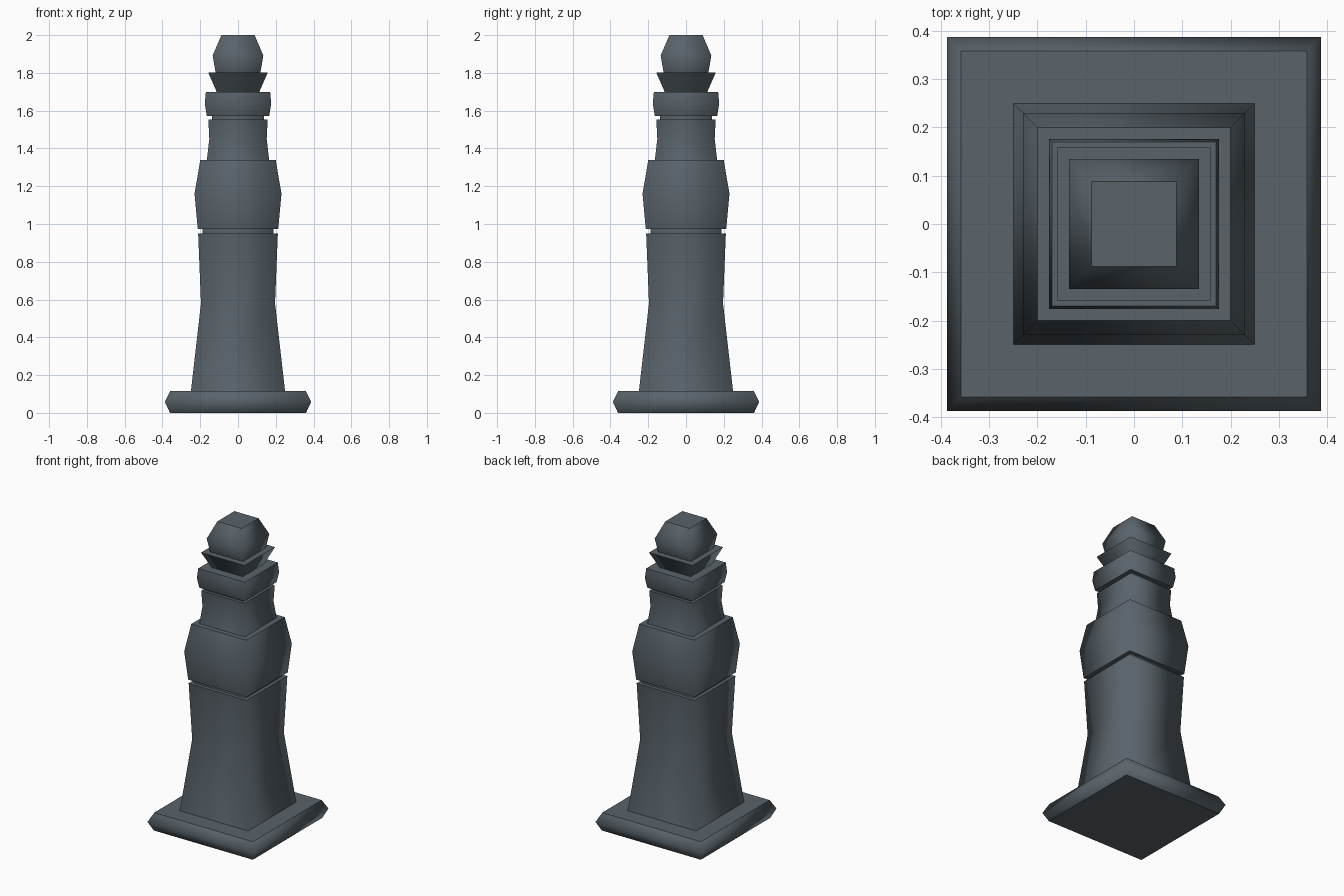
import bpy
import bmesh

if "Cube" in bpy.data.objects:
    bpy.data.objects.remove(bpy.data.objects["Cube"])

# Dark slate finish
slate = bpy.data.materials.new("slate")
slate.diffuse_color = (0.10, 0.125, 0.145, 1.0)
slate.use_nodes = True
slate.node_tree.nodes["Principled BSDF"].inputs["Base Color"].default_value = slate.diffuse_color


def square_section(name, profile):
    """Closed square block lofted through (half_width, z) levels."""
    bm = bmesh.new()
    rings = [[bm.verts.new((sx * h, sy * h, z))
              for sx, sy in ((-1, -1), (1, -1), (1, 1), (-1, 1))]
             for h, z in profile]
    for low, high in zip(rings, rings[1:]):
        for i in range(4):
            j = (i + 1) % 4
            bm.faces.new((low[i], low[j], high[j], high[i])).smooth = True
    # Flat end caps with crisp rims
    for cap in (bm.faces.new(rings[0][::-1]), bm.faces.new(rings[-1])):
        for e in cap.edges:
            e.smooth = False
    mesh = bpy.data.meshes.new(name)
    bm.to_mesh(mesh)
    bm.free()
    mesh.materials.append(slate)
    obj = bpy.data.objects.new(name, mesh)
    bpy.context.collection.objects.link(obj)
    return obj


# Stacked parts from the ground up
parts = {
    "base_plinth": [(0.36, 0), (0.387, 0.058), (0.358, 0.117)],
    "lower_shaft": [(0.249, 0.117), (0.196, 0.58), (0.211, 0.95)],
    "lower_groove": [(0.188, 0.95), (0.188, 0.974)],
    "middle_block": [(0.213, 0.974), (0.23, 1.16), (0.20, 1.338)],
    "upper_shaft": [(0.165, 1.338), (0.152, 1.45), (0.157, 1.553)],
    "upper_groove": [(0.138, 1.553), (0.138, 1.572)],
    "collar": [(0.165, 1.572), (0.176, 1.637), (0.17, 1.70)],
    "flared_cup": [(0.113, 1.70), (0.158, 1.803)],
    "cap": [(0.119, 1.803), (0.134, 1.892), (0.088, 2.0)],
}
for part_name, levels in parts.items():
    square_section(part_name, levels)
